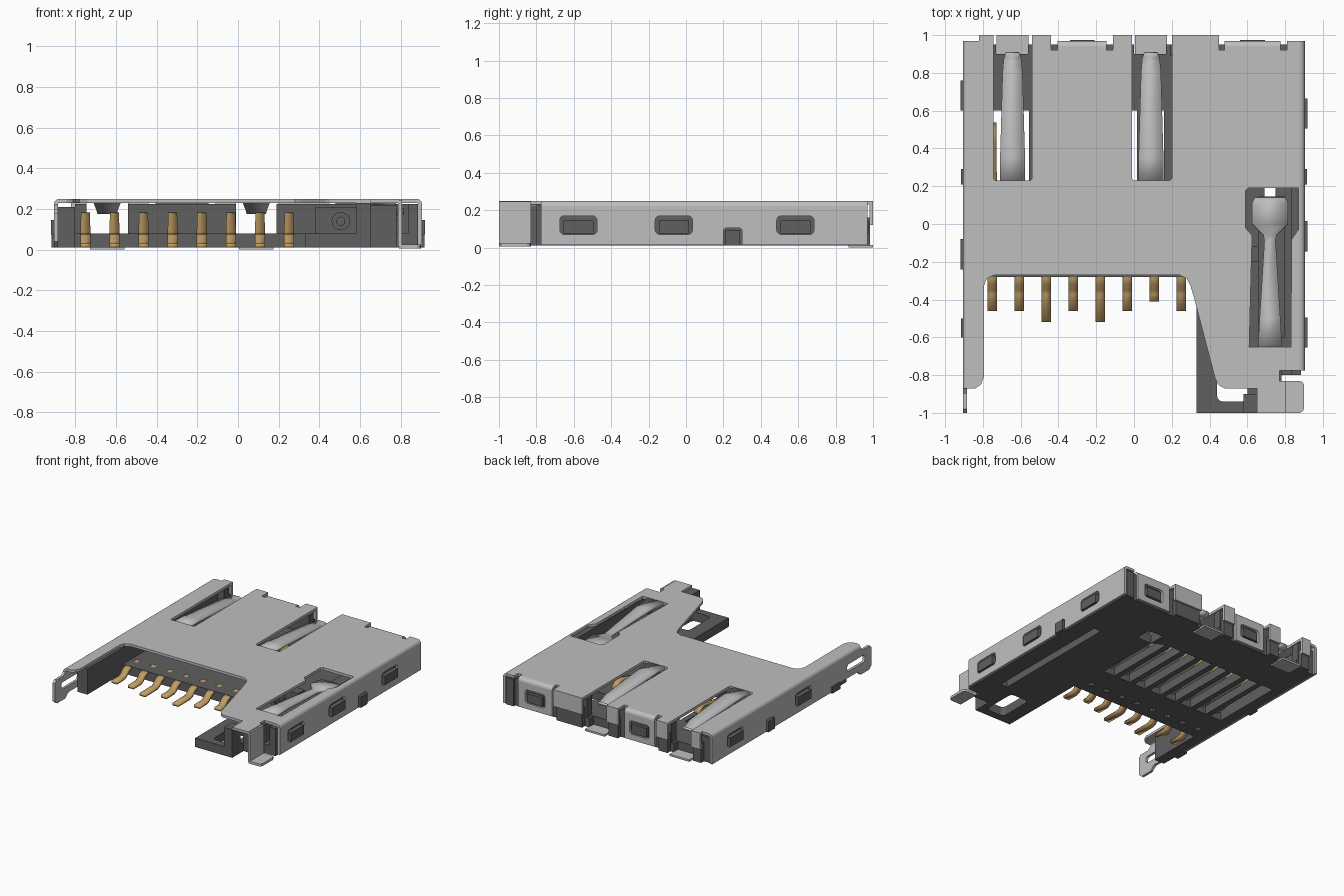
import bpy, bmesh, math
from mathutils import Matrix

cube = bpy.data.objects.get("Cube")
if cube:
    bpy.data.objects.remove(cube, do_unlink=True)


def material(name, rgb):
    m = bpy.data.materials.new(name)
    m.use_nodes = True
    m.diffuse_color = (*rgb, 1)
    m.node_tree.nodes["Principled BSDF"].inputs["Base Color"].default_value = (*rgb, 1)
    return m


STEEL = material("light grey steel", (0.52, 0.52, 0.52))
PLASTIC = material("dark grey plastic", (0.115, 0.115, 0.115))
GOLD = material("gold contact", (0.53, 0.34, 0.13))

# Local (u, v, thickness) to world for sheets facing each axis
FRAMES = {
    "z": Matrix(((1, 0, 0), (0, 1, 0), (0, 0, 1))),
    "x": Matrix(((0, 0, 1), (1, 0, 0), (0, 1, 0))),
    "y": Matrix(((1, 0, 0), (0, 0, -1), (0, 1, 0))),
}


def add_object(name, mesh, mat):
    obj = bpy.data.objects.new(name, mesh)
    bpy.context.scene.collection.objects.link(obj)
    mesh.materials.clear()
    mesh.materials.append(mat)
    return obj


def smooth(obj, angle=35):
    bpy.ops.object.select_all(action="DESELECT")
    obj.select_set(True)
    bpy.context.view_layer.objects.active = obj
    bpy.ops.object.shade_smooth_by_angle(angle=math.radians(angle))


def sheet(name, axis, lo, hi, outlines, mat):
    """Filled outline with holes, extruded from lo to hi along an axis."""
    curve = bpy.data.curves.new(name, "CURVE")
    curve.dimensions = "2D"
    curve.fill_mode = "BOTH"
    curve.extrude = (hi - lo) / 2
    for pts in outlines:
        s = curve.splines.new("POLY")
        s.points.add(len(pts) - 1)
        for p, (u, v) in zip(s.points, pts):
            p.co = (u, v, 0, 1)
        s.use_cyclic_u = True
    temp = bpy.data.objects.new(name + "_temp", curve)
    bpy.context.scene.collection.objects.link(temp)
    bpy.context.view_layer.update()
    mesh = bpy.data.meshes.new_from_object(temp)
    bpy.data.objects.remove(temp, do_unlink=True)
    bm = bmesh.new()
    bm.from_mesh(mesh)
    bmesh.ops.remove_doubles(bm, verts=bm.verts, dist=1e-5)
    for v in bm.verts:
        v.co.z += (lo + hi) / 2
        v.co = FRAMES[axis] @ v.co
    bmesh.ops.recalc_face_normals(bm, faces=bm.faces)
    for f in bm.faces:
        f.smooth = False
    bm.to_mesh(mesh)
    bm.free()
    mesh.name = name
    return add_object(name, mesh, mat)


def rect(u0, u1, v0, v1, r=0):
    if not r:
        return [(u0, v0), (u1, v0), (u1, v1), (u0, v1)]
    pts = []
    for cu, cv, a in ((u1 - r, v1 - r, 0), (u0 + r, v1 - r, 90), (u0 + r, v0 + r, 180), (u1 - r, v0 + r, 270)):
        pts += [(cu + r * math.cos(math.radians(a + k)), cv + r * math.sin(math.radians(a + k))) for k in (0, 30, 60, 90)]
    return pts


def box(name, x0, x1, y0, y1, z0, z1, mat):
    return sheet(name, "z", z0, z1, [rect(x0, x1, y0, y1)], mat)


def bend(name, axis, lo, hi, edge, sign):
    """Quarter-round fold between the top sheet and a wall."""
    arc = [math.radians(a) for a in range(0, 91, 15)]
    c = edge - 0.03
    pts = [(sign * (c + 0.03 * math.cos(a)), 0.22 + 0.03 * math.sin(a)) for a in arc]
    pts += [(sign * (c + 0.01 * math.cos(a)), 0.22 + 0.01 * math.sin(a)) for a in reversed(arc)]
    smooth(sheet(name, axis, lo, hi, [pts], STEEL))


def strip(name, x, path, thick, mat):
    """Bent ribbon along y; path holds (y, z, half width)."""
    bm = bmesh.new()
    rows = [(bm.verts.new((x - w, y, z)), bm.verts.new((x + w, y, z))) for y, z, w in path]
    for a, b in zip(rows, rows[1:]):
        bm.faces.new((a[0], a[1], b[1], b[0]))
    bmesh.ops.recalc_face_normals(bm, faces=bm.faces)
    mesh = bpy.data.meshes.new(name)
    bm.to_mesh(mesh)
    bm.free()
    obj = add_object(name, mesh, mat)
    mod = obj.modifiers.new("thickness", "SOLIDIFY")
    mod.thickness = thick
    mod.offset = 0
    return obj


# Shell top with rear notches and cut-outs for the spring fingers
top = [(-.875, .97), (-.82, .97), (-.82, 1), (-.745, 1), (-.745, .24), (-.735, .23), (-.55, .23), (-.54, .24),
       (-.54, 1), (-.44, 1), (-.44, .92), (-.405, .92), (-.405, .94), (-.145, .94), (-.145, .92), (-.11, .92),
       (-.11, 1), (-.01, 1), (-.01, .24), (0, .23), (.19, .23), (.2, .24), (.2, 1), (.45, 1), (.45, .92),
       (.48, .92), (.48, .94), (.775, .94), (.775, .92), (.81, .92), (.81, .97), (.875, .97),
       (.875, -.775), (.77, -.775), (.77, -.83), (.79, -.83), (.79, -1), (.65, -1), (.65, -.87),
       (.48, -.87), (.45, -.855), (.43, -.82), (.315, -.38), (.3, -.33), (.28, -.29), (.24, -.27),
       (-.74, -.27), (-.78, -.29), (-.795, -.33), (-.795, -.81), (-.81, -.85), (-.84, -.87), (-.875, -.87)]
latch_hole = [(.605, .19), (.87, .19), (.87, -.03), (.835, -.08), (.83, -.65), (.61, -.65),
              (.625, -.06), (.59, -.02), (.59, .175)]
sheet("shell_top", "z", .23, .25, [top, latch_hole], STEEL)
bend("shell_fold_left", "y", -.97, .775, .905, 1)
bend("shell_fold_right", "y", -.97, .87, .905, -1)

# Side walls with latch windows
left_wall = [(-.775, .015), (.2, .015), (.2, .095), (.215, .105), (.285, .105), (.3, .095), (.3, .015),
             (.97, .015), (.97, .22), (-.775, .22)]
right_wall = [(-.97, .015), (-.87, .015), (-.83, .05), (-.62, .05), (-.6, .015), (.2, .015), (.2, .095),
              (.215, .105), (.285, .105), (.3, .095), (.3, .015), (.97, .015), (.97, .22), (-.87, .22),
              (-.9, .2), (-.98, .2), (-1, .18), (-1, .04)]
windows = {"left": (-.575, -.065, .585), "right": (-.16, .68)}
for side, outline, sign in (("left", left_wall, 1), ("right", right_wall, -1)):
    holes = [rect(y - .1, y + .1, .07, .17, .025) for y in windows[side]]
    if side == "right":
        holes.append(rect(-.92, -.7, .1, .155, .02))
    lo, hi = sorted((sign * .885, sign * .905))
    sheet("shell_wall_" + side, "x", lo, hi, [outline] + holes, STEEL)
    for y in windows[side]:
        lo, hi = sorted((sign * .88, sign * .918))
        sheet("latch_bump_" + side, "x", lo, hi, [rect(y - .08, y + .08, .075, .145)], PLASTIC)
    lo, hi = sorted((sign * .88, sign * .917))
    sheet("side_key_" + side, "x", lo, hi, [rect(.21, .29, .01, .095)], PLASTIC)
sheet("front_key_right", "x", -.917, -.88, [rect(-.6, -.5, .01, .06)], PLASTIC)

# Rear folded panels with windows
for x0, x1 in ((-.405, -.145), (.48, .775)):
    bend("rear_fold", "x", x0, x1, .97, 1)
    m = (x0 + x1) / 2
    sheet("rear_panel", "y", -.97, -.95, [rect(x0, x1, .02, .22), rect(m - .085, m + .085, .065, .17, .02)], STEEL)
    sheet("rear_bump", "y", -.975, -.94, [rect(m - .065, m + .065, .075, .145)], PLASTIC)
# Short rear lips
for x0, x1 in ((-.82, -.745), (-.54, -.44), (-.11, -.01), (.2, .45)):
    box("rear_lip", x0, x1, .98, 1, .12, .232, STEEL)

# Spring fingers and rear solder feet
for x in (-.643, .09):
    smooth(strip("spring_finger", x, [(.22, .24, .066), (.35, .237, .066), (.8, .205, .053), (.86, .185, .048),
                                      (.885, .185, .045), (.905, .2, .035)], .018, STEEL))
    box("rear_solder_foot", x - .085, x + .085, .87, 1, 0, .015, STEEL)
smooth(strip("latch_spring", .72, [(-.66, .24, .065), (-.5, .235, .055), (-.09, .2, .03), (-.06, .197, .035),
                                   (0, .192, .095), (.11, .18, .095), (.14, .176, .08)], .018, STEEL))

# Front left leg and its solder foot
sheet("front_leg_left", "x", .785, .805, [rect(-1, -.83, .015, .245)], STEEL)
sheet("front_foot_left", "z", .005, .025, [[(.79, -1), (.88, -1), (.895, -.99), (.9, -.975), (.9, -.85),
                                            (.89, -.835), (.87, -.83), (.79, -.83)]], STEEL)

# Plastic base with contact slots
pins = [-.75 + .143 * i for i in range(8)]
base = [(-.885, .95), (-.885, -.72), (-.8, -.72), (-.8, -.28), (.33, -.28), (.33, -1), (.65, -1), (.65, -.8),
        (.885, -.8), (.885, .95), (.17, .95), (.17, .9), (-.0, .9), (-.0, .95), (-.56, .95), (-.56, .9),
        (-.73, .9), (-.73, .95)]
slots = [rect(x - .05, x + .05, .02, .6) for x in pins]
holes = [rect(x - .02, x + .02, -.2, -.16) for x in pins]
others = [rect(.44, .6, -.94, -.66, .03), rect(.3, .43, .55, .68), rect(.69, .75, -.6, .45)]
sheet("base_plate", "z", .01, .08, [base] + slots + holes + others, PLASTIC)

# Plastic walls and blocks inside the shell
for name, *dims in (
        ("base_wall_right", -.885, -.8, -.72, .95, .08, .21),
        ("base_wall_left", .835, .885, -.8, .95, .08, .225),
        ("rear_wall_right", -.8, -.745, .89, .95, .08, .225),
        ("rear_wall_middle", -.54, -.01, .89, .95, .08, .225),
        ("rear_wall_left", .19, .835, .89, .95, .08, .225),
        ("rear_block", .21, .43, .95, .985, .01, .16),
        ("rear_block", -.1, -.02, .95, .985, .01, .16),
        ("rear_block", -.53, -.45, .95, .985, .01, .16),
        ("rear_block", -.82, -.75, .95, .985, .01, .16),
        ("rear_corner_block", .815, .88, .95, .97, .01, .22),
        ("slider_front", .66, .8, -.6, .145, .08, .15),
        ("slider_rear", .66, .8, .19, .6, .08, .15),
        ("slider_arm", .38, .66, -.2, -.12, .08, .21),
        ("front_post", .58, .65, -1, -.9, .08, .23),
        ("front_block", .65, .78, -.86, -.68, .01, .22)):
    box(name, *dims, PLASTIC)

# Round spring guide
for name, r, y in (("spring_guide", .045, -.27), ("spring_guide_tip", .022, -.3)):
    circle = [(.505 + r * math.cos(k * math.pi / 12), .14 + r * math.sin(k * math.pi / 12)) for k in range(24)]
    smooth(sheet(name, "y", .2, -y, [circle], PLASTIC))

# Gold contacts: solder tail, embedded middle, raised tip
tails = [-.46, -.46, -.52, -.46, -.52, -.46, -.41, -.46]
for x, tail in zip(pins, tails):
    path = [(tail, .02, .025), (-.37, .02, .025), (-.345, .03, .025), (-.315, .06, .025), (-.29, .068, .025),
            (.02, .07, .025), (.1, .08, .025), (.42, .165, .022), (.46, .172, .022), (.49, .165, .022), (.53, .13, .022)]
    smooth(strip("contact", x, path, .02, GOLD), 50)
